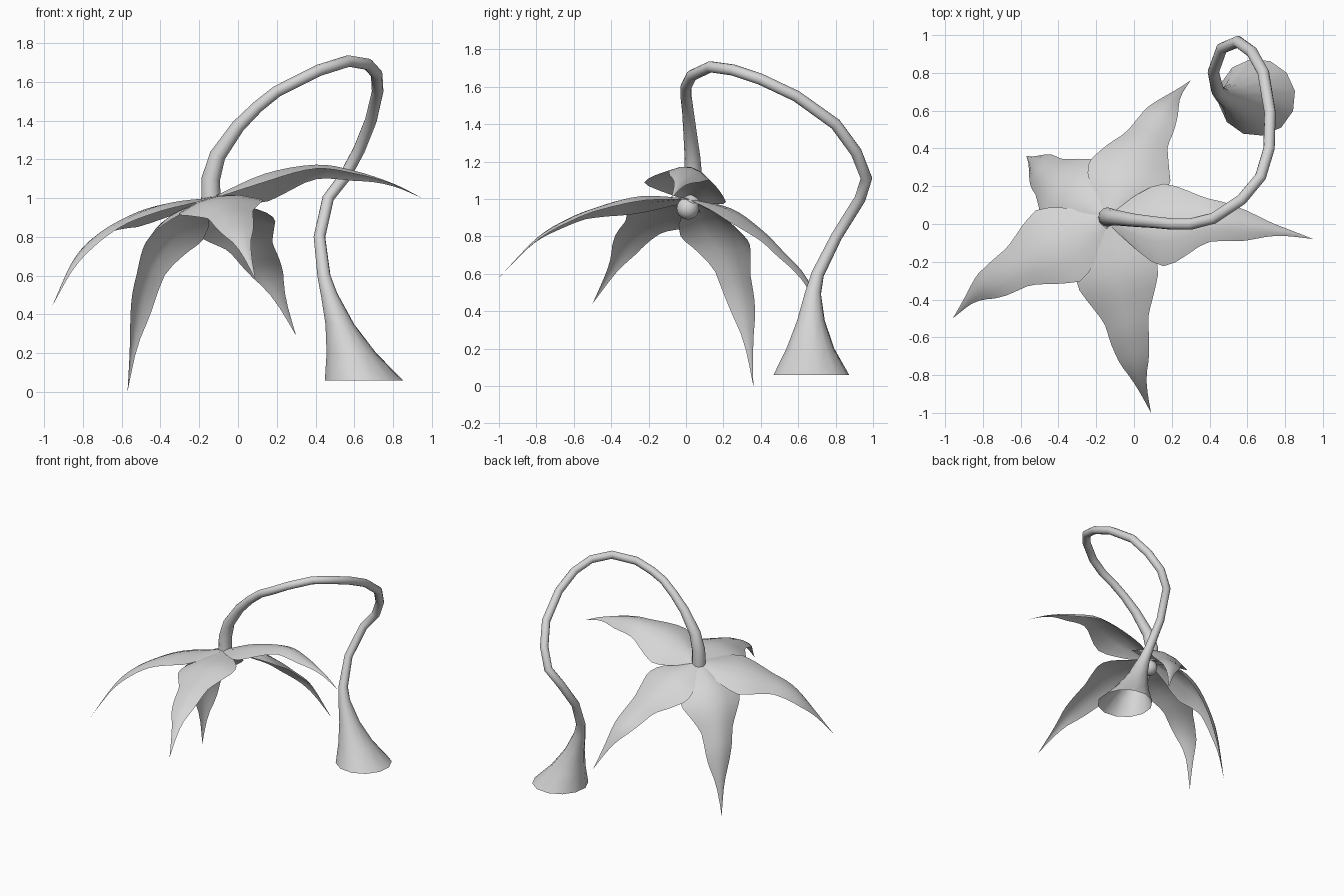
import bpy
import bmesh
import math
from mathutils import Vector

old = bpy.data.objects.get("Cube")
if old:
    bpy.data.objects.remove(old, do_unlink=True)

grey = bpy.data.materials.new("soft grey")
grey.use_nodes = True
colour = (0.67, 0.67, 0.67, 1)
grey.diffuse_color = colour
grey.node_tree.nodes["Principled BSDF"].inputs["Base Color"].default_value = colour


def finish(name, bm):
    """Turn a bmesh into a smooth grey object."""
    for face in bm.faces:
        face.smooth = True
    mesh = bpy.data.meshes.new(name)
    bm.to_mesh(mesh)
    bm.free()
    mesh.materials.append(grey)
    obj = bpy.data.objects.new(name, mesh)
    bpy.context.scene.collection.objects.link(obj)


def loft(name, rows, closed):
    """Skin consecutive rows of points with quads."""
    bm = bmesh.new()
    grid = [[bm.verts.new(p) for p in row] for row in rows]
    count = len(rows[0])
    for a, b in zip(grid, grid[1:]):
        for i in range(count if closed else count - 1):
            j = (i + 1) % count
            bm.faces.new((a[i], a[j], b[j], b[i]))
    bmesh.ops.remove_doubles(bm, verts=bm.verts, dist=0.0005)
    finish(name, bm)


def spline(points, steps=8):
    """Smooth path through the points, with the distance along it."""
    pts = [Vector(p) for p in points]
    pts = [2 * pts[0] - pts[1]] + pts + [2 * pts[-1] - pts[-2]]
    path = []
    for a, b, c, d in zip(pts, pts[1:], pts[2:], pts[3:]):
        for i in range(steps):
            t = i / steps
            path.append(0.5 * (2 * b + (c - a) * t + (2 * a - 5 * b + 4 * c - d) * t * t
                               + (3 * b - a - 3 * c + d) * t ** 3))
    path.append(pts[-2])
    dist = [0]
    for a, b in zip(path, path[1:]):
        dist.append(dist[-1] + (b - a).length)
    return path, [s / dist[-1] for s in dist]


def interpolate(keys, values, t):
    for k0, k1, v0, v1 in zip(keys, keys[1:], values, values[1:]):
        if t <= k1:
            return v0 + (v1 - v0) * (t - k0) / (k1 - k0)
    return values[-1]


# Curling stem that widens into a hollow foot: x, y, z, radius
STEM = [(-.14, .035, .98, .05), (-.14, .04, 1.1, .048), (-.105, .035, 1.22, .042),
        (0, .02, 1.37, .035), (.1, .01, 1.47, .031), (.2, 0, 1.55, .03),
        (.3, 0, 1.6, .03), (.42, .03, 1.66, .03), (.57, .13, 1.707, .03),
        (.67, .25, 1.69, .03), (.715, .4, 1.64, .03), (.72, .59, 1.55, .03),
        (.685, .8, 1.4, .031), (.625, .91, 1.25, .031), (.55, .965, 1.11, .031),
        (.465, .93, 1, .03), (.42, .805, .8, .03), (.443, .705, .6, .034),
        (.47, .68, .5, .043), (.525, .668, .35, .075), (.585, .665, .2, .13),
        (.65, .67, .06, .205)]
centres = [Vector(p[:3]) for p in STEM]
SIDES = 12
rows = []
normal = Vector((1, 0, 0))
tangent = Vector((0, 0, 1))
for i, c in enumerate(centres):
    before, after = centres[max(i - 1, 0)], centres[min(i + 1, len(centres) - 1)]
    new = (after - before).normalized()
    if i > len(centres) - 4:
        new = Vector((0, 0, -1))
    normal = tangent.rotation_difference(new) @ normal
    tangent = new
    other = tangent.cross(normal)
    ring = [math.tau * k / SIDES for k in range(SIDES)]
    rows.append([c + STEM[i][3] * (math.cos(a) * normal + math.sin(a) * other) for a in ring])
loft("stem", rows, True)

# Round bud under the flower
bm = bmesh.new()
bmesh.ops.create_uvsphere(bm, u_segments=16, v_segments=10, radius=.06)
bmesh.ops.translate(bm, verts=bm.verts, vec=(-.14, .01, .95))
finish("flower_bud", bm)

# Petals share one outline: half width against distance from the flower centre
ALONG = [0, .1, .18, .27, .36, .47, .6, .68, .75, .82, .9, 1]
WIDTH = [.03, .13, .2, .23, .185, .12, .1, .08, .05, .028, .014, 0]


def petal(name, ridge, side, arch):
    """Arched leaf along a ridge line, its edges falling below the ridge."""
    path, dist = spline([(-.14, .03, 1)] + ridge)
    side = Vector(side).normalized()
    rows = []
    for i in range(0, len(path), 2):
        along = path[min(i + 1, len(path) - 1)] - path[max(i - 1, 0)]
        up = side.cross(along).normalized()
        w = interpolate(ALONG, WIDTH, dist[i])
        rows.append([path[i] + side * w * s - up * arch * w * s * s
                     for s in (-1, -.5, 0, .5, 1)])
    loft(name, rows, False)


petal("left_petal", [(.13, .015, 1.12), (.4, .03, 1.17), (.6, 0, 1.14),
                     (.8, -.04, 1.075), (.95, -.08, 1)], (0, -1, .24), .4)
petal("front_petal", [(-.1, -.26, 1.01), (-.05, -.48, .955), (-.02, -.64, .89),
                      (.02, -.8, .79), (.09, -1, .58)], (-1, -.2, -.18), .25)
petal("right_petal", [(-.42, -.11, .96), (-.6, -.21, .89), (-.74, -.3, .8),
                      (-.85, -.37, .67), (-.96, -.5, .44)], (-.5, .82, -.24), .25)
petal("back_petal", [(-.05, .24, .95), (.02, .4, .84), (.1, .52, .72),
                     (.18, .65, .57), (.3, .76, .29)], (.9, -.25, .14), .3)
petal("back_right_petal", [(-.3, .14, .92), (-.42, .23, .78), (-.5, .29, .57),
                           (-.535, .33, .36), (-.57, .36, 0)], (.33, .43, -.02), .4)
